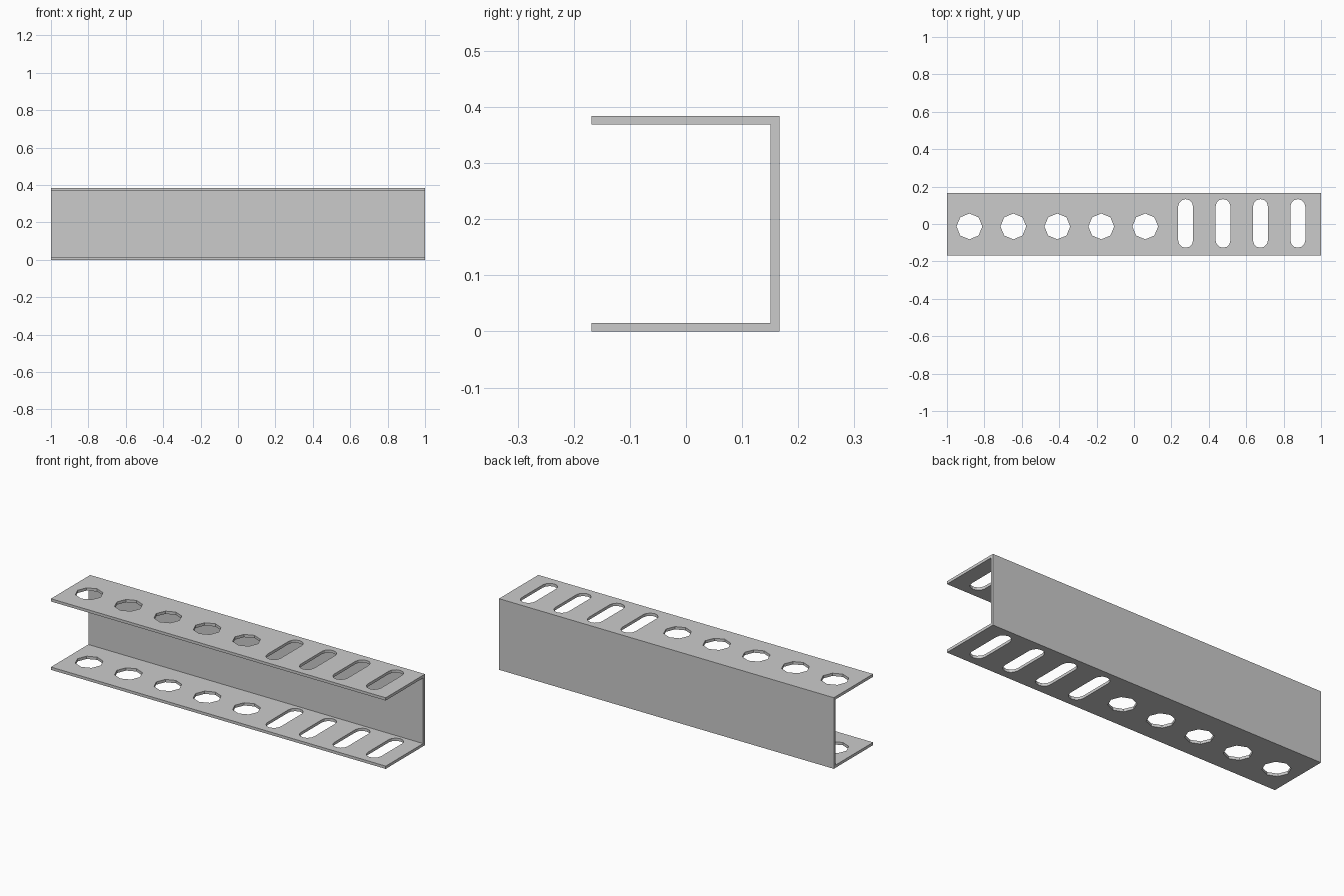
import bpy, bmesh
from math import pi, cos, sin

if "Cube" in bpy.data.objects:
    bpy.data.objects.remove(bpy.data.objects["Cube"])

Y0, Y1, H, T = -0.168, 0.167, 0.384, 0.015


def prism(name, points, offset):
    """Extrude a closed outline of 3D points along offset."""
    bm = bmesh.new()
    face = bm.faces.new([bm.verts.new(p) for p in points])
    ext = bmesh.ops.extrude_face_region(bm, geom=[face])
    verts = [v for v in ext["geom"] if isinstance(v, bmesh.types.BMVert)]
    bmesh.ops.translate(bm, verts=verts, vec=offset)
    bmesh.ops.recalc_face_normals(bm, faces=bm.faces)
    mesh = bpy.data.meshes.new(name)
    bm.to_mesh(mesh)
    bm.free()
    obj = bpy.data.objects.new(name, mesh)
    bpy.context.collection.objects.link(obj)
    return obj


def cutter(name, outline):
    """Vertical prism that passes through both flanges."""
    obj = prism(name, [(x, y, -0.1) for x, y in outline], (0, 0, H + 0.2))
    obj.hide_render = True
    return obj


# C-shaped channel, open to the front
profile = [(Y0, 0), (Y1, 0), (Y1, H), (Y0, H),
           (Y0, H - T), (Y1 - T - 0.001, H - T), (Y1 - T - 0.001, T), (Y0, T)]
channel = prism("channel", [(-1, y, z) for y, z in profile], (2, 0, 0))

# Octagonal holes
cutters = []
for i in range(5):
    cx = -0.88 + 0.235 * i
    cutters.append(cutter("hole_cutter", [
        (cx + 0.069 * cos(k * pi / 4), -0.013 + 0.069 * sin(k * pi / 4))
        for k in range(8)]))

# Round-ended slots
for i in range(4):
    cx, r, half = 0.276 + 0.2 * i, 0.04, 0.09
    outline = []
    for cy, start in ((0.003 + half, 0), (0.003 - half, pi)):
        outline += [(cx + r * cos(start + k * pi / 6), cy + r * sin(start + k * pi / 6))
                    for k in range(7)]
    cutters.append(cutter("slot_cutter", outline))

# Cut the openings, then remove the cutters
for c in cutters:
    mod = channel.modifiers.new("opening", 'BOOLEAN')
    mod.operation = 'DIFFERENCE'
    mod.solver = 'EXACT'
    mod.object = c
bpy.context.view_layer.objects.active = channel
channel.select_set(True)
for name in [m.name for m in channel.modifiers]:
    bpy.ops.object.modifier_apply(modifier=name)
for c in cutters:
    bpy.data.objects.remove(c)
